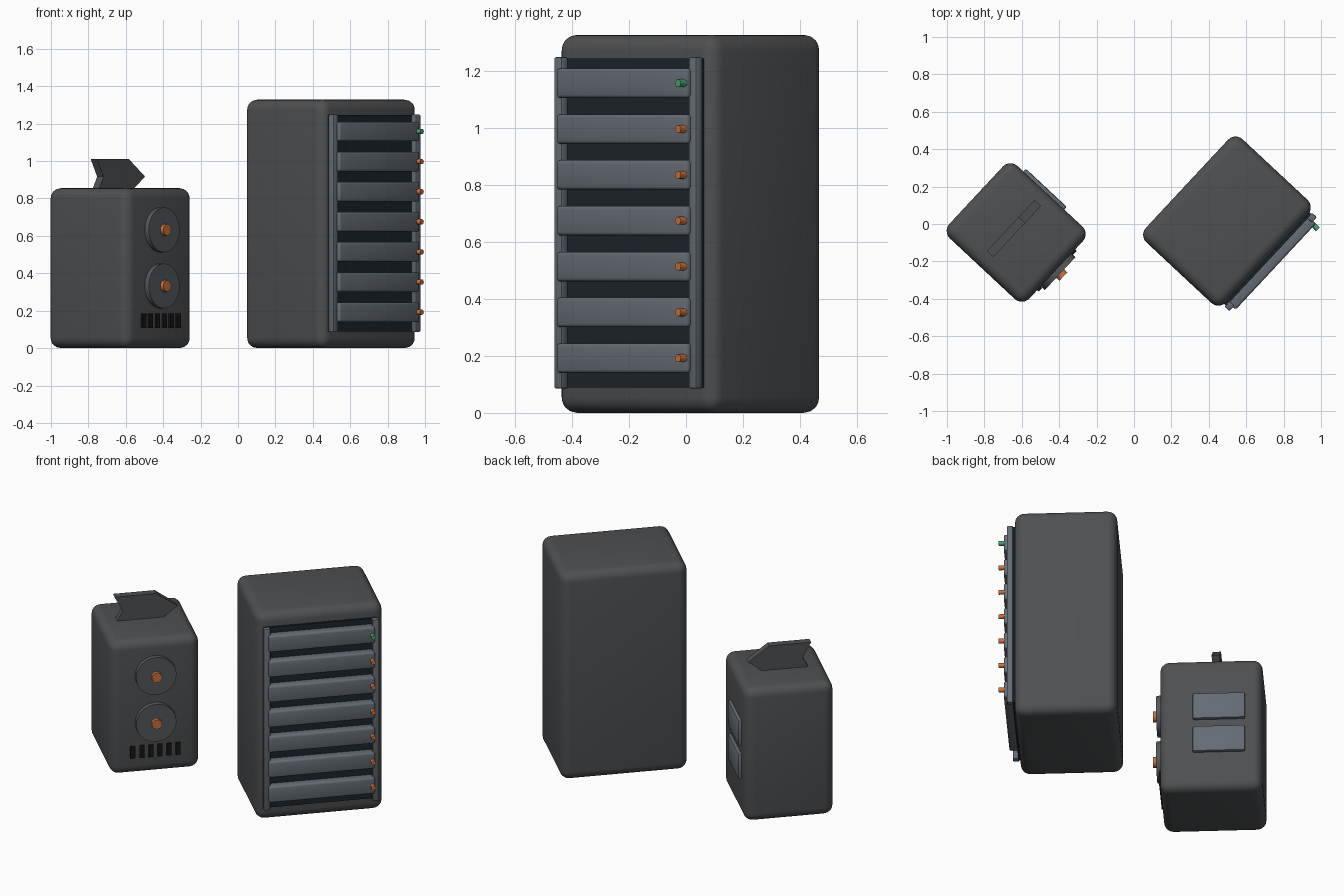
import bpy, bmesh, math
from mathutils import Matrix, Vector

if "Cube" in bpy.data.objects:
    bpy.data.objects.remove(bpy.data.objects["Cube"])

TURN = Matrix.Rotation(math.radians(47), 4, 'Z')


def material(name, rgb):
    m = bpy.data.materials.new(name)
    m.diffuse_color = (*rgb, 1)
    m.use_nodes = True
    m.node_tree.nodes["Principled BSDF"].inputs["Base Color"].default_value = m.diffuse_color
    return m


BODY = material("dark_grey", (0.075, 0.08, 0.085))
TRIM = material("slate_grey", (0.13, 0.15, 0.175))
DISC = material("mid_grey", (0.09, 0.10, 0.11))
DARK = material("near_black", (0.012, 0.018, 0.024))
SLOT = material("black", (0.008, 0.008, 0.009))
ORANGE = material("orange", (0.60, 0.17, 0.045))
GREEN = material("green", (0.06, 0.36, 0.16))


def finish(name, bm, frame, mat):
    """Turn a bmesh (local: x along the front, -y outward) into a placed object."""
    bmesh.ops.recalc_face_normals(bm, faces=bm.faces)
    mesh = bpy.data.meshes.new(name)
    bm.to_mesh(mesh)
    bm.free()
    ob = bpy.data.objects.new(name, mesh)
    bpy.context.collection.objects.link(ob)
    ob.matrix_world = frame
    mesh.materials.append(mat)
    bpy.ops.object.select_all(action='DESELECT')
    ob.select_set(True)
    bpy.context.view_layer.objects.active = ob
    bpy.ops.object.shade_smooth_by_angle(angle=math.radians(32))
    return ob


def box(name, frame, u, v, z, mat, bevel=0.0, segments=3):
    """Box from ranges: u along the front, v outward from the centre, z up."""
    bm = bmesh.new()
    bmesh.ops.create_cube(bm, size=1)
    size = Vector((u[1] - u[0], v[1] - v[0], z[1] - z[0]))
    mid = Vector((sum(u) / 2, -sum(v) / 2, sum(z) / 2))
    bmesh.ops.scale(bm, vec=size, verts=bm.verts)
    bmesh.ops.translate(bm, vec=mid, verts=bm.verts)
    if bevel:
        bmesh.ops.bevel(bm, geom=bm.edges[:], offset=bevel, segments=segments,
                        profile=0.5, affect='EDGES')
    return finish(name, bm, frame, mat)


def disc(name, frame, u, z, radius, v, sides, mat):
    """Cylinder pointing out of the front face."""
    bm = bmesh.new()
    place = (Matrix.Translation((u, -sum(v) / 2, z))
             @ Matrix.Rotation(math.pi / 2, 4, 'X'))
    bmesh.ops.create_cone(bm, cap_ends=True, segments=sides, radius1=radius,
                          radius2=radius, depth=v[1] - v[0], matrix=place)
    return finish(name, bm, frame, mat)


FACE = 0.2925  # distance from centre to front face of both cabinets

# Small cabinet
A = Matrix.Translation((-0.63, -0.0455, 0)) @ TURN
box("small_cabinet", A, (-0.265, 0.265), (-FACE, FACE), (0, 0.855), BODY, 0.055, 5)

# Front discs with orange hubs
for i, z in enumerate((0.332, 0.632)):
    disc(f"fan_disc_{i}", A, 0, z, 0.12, (FACE - 0.02, 0.322), 32, DISC)
    disc(f"fan_hub_{i}", A, 0, z, 0.031, (0.30, 0.345), 12, ORANGE)

# Vent slots
for i in range(6):
    u = (i - 2.5) * 0.054
    box(f"vent_slot_{i}", A, (u - 0.014, u + 0.014), (FACE - 0.02, 0.304),
        (0.107, 0.184), SLOT)

# Side panels
for i, z in enumerate((0.32, 0.535)):
    box(f"side_panel_{i}", A, (0.24, 0.285), (-0.195, 0.105),
        (z - 0.083, z + 0.083), TRIM, 0.01, 2)

# Arrow plate standing on the roof
bm = bmesh.new()
outline = [(-0.18, 0.824), (0.069, 0.824), (0.195, 0.917),
           (0.069, 1.01), (-0.18, 1.01), (-0.13, 0.917)]
plate = bm.faces.new([bm.verts.new((u, 0, z)) for u, z in outline])
grown = bmesh.ops.extrude_face_region(bm, geom=[plate])["geom"]
bmesh.ops.translate(bm, vec=(0, 0.047, 0),
                    verts=[g for g in grown if isinstance(g, bmesh.types.BMVert)])
finish("roof_arrow", bm, A, BODY)

# Large cabinet
B = Matrix.Translation((0.497, 0.0155, 0)) @ TURN
box("large_cabinet", B, (-0.377, 0.377), (-FACE, FACE), (0, 1.328), BODY, 0.055, 5)
box("rack_back_panel", B, (-0.335, 0.335), (0.27, 0.306), (0.09, 1.245), DARK)

# Rack rails
for side, name in ((-1, "left_rail"), (1, "right_rail")):
    u = side * 0.323
    box(name, B, (u - 0.02, u + 0.02), (0.302, 0.338), (0.085, 1.25), TRIM, 0.008, 2)

# Rack drawers with indicator lamps
for i in range(7):
    z = 0.192 + i * 0.161
    box(f"drawer_{i}", B, (-0.315, 0.315), (0.29, 0.357),
        (z - 0.052, z + 0.052), TRIM, 0.012, 3)
    disc(f"lamp_{i}", B, 0.30, z, 0.014, (0.34, 0.386), 12, GREEN if i == 6 else ORANGE)
